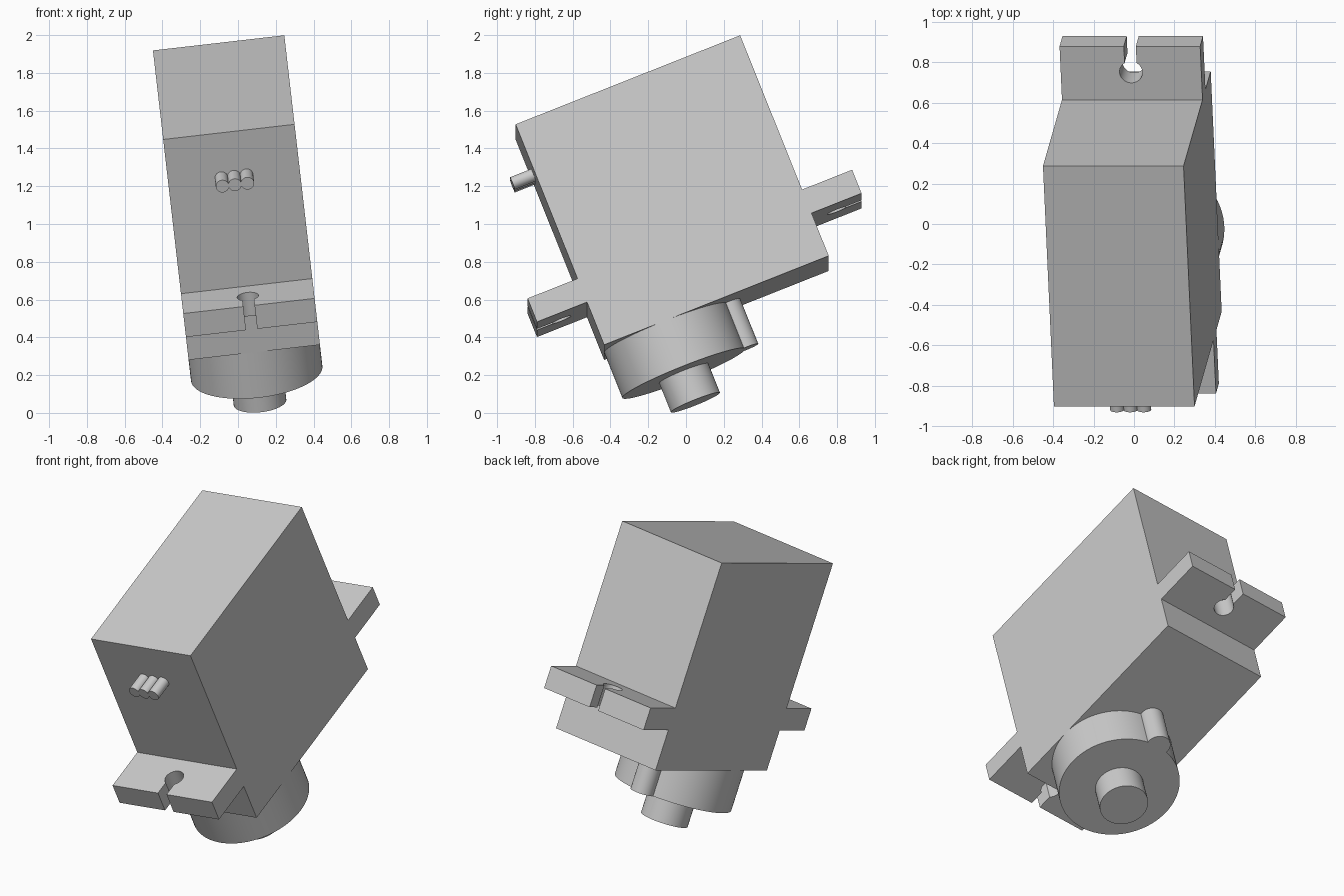
import bpy, bmesh
from math import radians, sin, cos, asin, pi
from mathutils import Matrix, Vector

cube = bpy.data.objects.get("Cube")
if cube:
    bpy.data.objects.remove(cube, do_unlink=True)

# One plain grey plastic
grey = bpy.data.materials.new("plain grey")
grey.use_nodes = True
colour = (0.6, 0.6, 0.6, 1)
grey.diffuse_color = colour
grey.node_tree.nodes["Principled BSDF"].inputs["Base Color"].default_value = colour

# Whole unit is tilted; its own origin is the centre of the case underside
TILT = (Matrix.Translation((0.059, 0.161, 0.556))
        @ Matrix.Rotation(radians(-6.57), 4, 'Y')
        @ Matrix.Rotation(radians(21.75), 4, 'X'))
WIDTH, LENGTH, HEIGHT = 0.70, 1.28, 1.265
FRONT = -LENGTH / 2


def finish(name, bm, smooth=False):
    bmesh.ops.recalc_face_normals(bm, faces=bm.faces)
    bm.transform(TILT)
    mesh = bpy.data.meshes.new(name)
    bm.to_mesh(mesh)
    bm.free()
    mesh.materials.append(grey)
    ob = bpy.data.objects.new(name, mesh)
    bpy.context.collection.objects.link(ob)
    if smooth:
        bpy.ops.object.select_all(action='DESELECT')
        ob.select_set(True)
        bpy.context.view_layer.objects.active = ob
        bpy.ops.object.shade_smooth_by_angle(angle=radians(30))
    return ob


def cylinder(name, start, end, radius, sides=64):
    start, end = Vector(start), Vector(end)
    axis = end - start
    bm = bmesh.new()
    place = Matrix.Translation((start + end) / 2) @ axis.to_track_quat('Z', 'Y').to_matrix().to_4x4()
    bmesh.ops.create_cone(bm, cap_ends=True, segments=sides, radius1=radius,
                          radius2=radius, depth=axis.length, matrix=place)
    return finish(name, bm, True)


# Case
bm = bmesh.new()
bmesh.ops.create_cube(bm, size=1, matrix=Matrix.Translation((0, 0, HEIGHT / 2))
                      @ Matrix.Diagonal((WIDTH, LENGTH, HEIGHT, 1)))
finish("case", bm)


# Mounting tabs with a keyhole slot open to the outer edge
def mounting_tab(name, side):
    reach, hole_y, hole_r, slot = 0.285, 0.147, 0.057, 0.03
    low, high = 0.245, 0.38
    gap = asin(slot / hole_r)
    steps = 28
    half = WIDTH / 2
    outline = [(-half, 0), (half, 0), (half, reach), (slot, reach)]
    for i in range(steps + 1):
        a = pi / 2 - gap - (2 * pi - 2 * gap) * i / steps
        outline.append((hole_r * cos(a), hole_y + hole_r * sin(a)))
    outline += [(-slot, reach), (-half, reach)]
    bm = bmesh.new()
    verts = [bm.verts.new((x, side * (LENGTH / 2 + y), low)) for x, y in outline]
    face = bm.faces.new(verts)
    grown = bmesh.ops.extrude_face_region(bm, geom=[face])["geom"]
    top = [v for v in grown if isinstance(v, bmesh.types.BMVert)]
    bmesh.ops.translate(bm, verts=top, vec=(0, 0, high - low))
    finish(name, bm, True)


mounting_tab("front_mounting_tab", -1)
mounting_tab("back_mounting_tab", 1)

# Gear housing, its small round lobe, and the output shaft
axis_y = FRONT + WIDTH / 2
cylinder("gear_housing", (0, axis_y, 0), (0, axis_y, -0.26), WIDTH / 2, 96)
cylinder("housing_lobe", (0, axis_y + 0.355, 0), (0, axis_y + 0.355, -0.26), 0.07, 40)
cylinder("output_shaft", (0, axis_y, -0.24), (0, axis_y, -0.427), 0.14)

# Three lead wires leaving the front
for i, label in enumerate(("right", "middle", "left")):
    x = (i - 1) * 0.067
    cylinder(f"{label}_wire", (x, FRONT + 0.02, 1.009), (x, FRONT - 0.12, 1.009), 0.035, 32)
